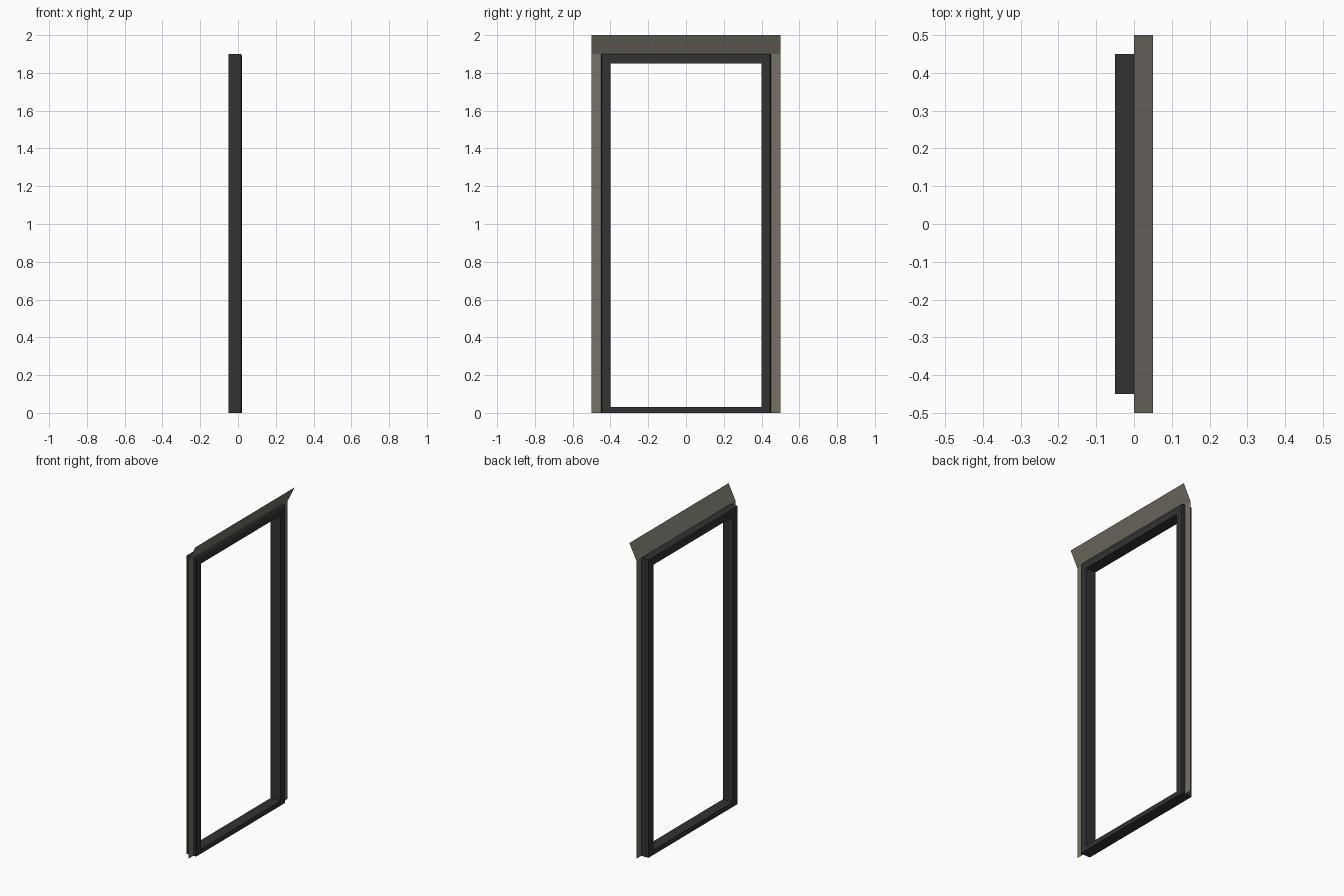
import bpy, bmesh

if "Cube" in bpy.data.objects:
    bpy.data.objects.remove(bpy.data.objects["Cube"])


def material(name, rgb):
    m = bpy.data.materials.new(name)
    m.diffuse_color = (*rgb, 1)
    m.use_nodes = True
    m.node_tree.nodes["Principled BSDF"].inputs["Base Color"].default_value = m.diffuse_color
    return m


DARK = material("dark frame", (0.032, 0.032, 0.033))
TAUPE = material("taupe flashing", (0.18, 0.17, 0.135))


def make(name, bm, mat):
    me = bpy.data.meshes.new(name)
    bm.to_mesh(me)
    bm.free()
    me.materials.append(mat)
    ob = bpy.data.objects.new(name, me)
    bpy.context.collection.objects.link(ob)
    return ob


def sheet(name, pts):
    bm = bmesh.new()
    bm.faces.new([bm.verts.new(p) for p in pts])
    return make(name, bm, TAUPE)


# Frame: mitred ring swept through rectangles (x, half width, bottom, top),
# with a small chamfer on the outer +x edge
rings = [(-0.05, 0.45, 0.0, 1.9), (0.015, 0.45, 0.0, 1.9),
         (0.02, 0.445, 0.0, 1.892), (0.02, 0.40, 0.03, 1.85),
         (-0.05, 0.40, 0.03, 1.85)]
bm = bmesh.new()
loops = [[bm.verts.new((x, y, z)) for y, z in ((-w, b), (w, b), (w, t), (-w, t))]
         for x, w, b, t in rings]
for i, a in enumerate(loops):
    c = loops[(i + 1) % len(loops)]
    for k in range(4):
        n = (k + 1) % 4
        bm.faces.new((a[k], a[n], c[n], c[k]))
bmesh.ops.recalc_face_normals(bm, faces=bm.faces)
make("door_frame", bm, DARK)

# Side flanges: flat sheets, facing +x
for side, y0, y1 in (("left", -0.5, -0.45), ("right", 0.45, 0.5)):
    sheet(side + "_flange", [(0, y0, 0), (0, y1, 0), (0, y1, 1.9), (0, y0, 1.9)])

# Tilted head flashing, leaning outward at the top
sheet("head_flashing", [(0, -0.5, 1.9), (0, 0.5, 1.9), (0.05, 0.5, 2.0), (0.05, -0.5, 2.0)])
